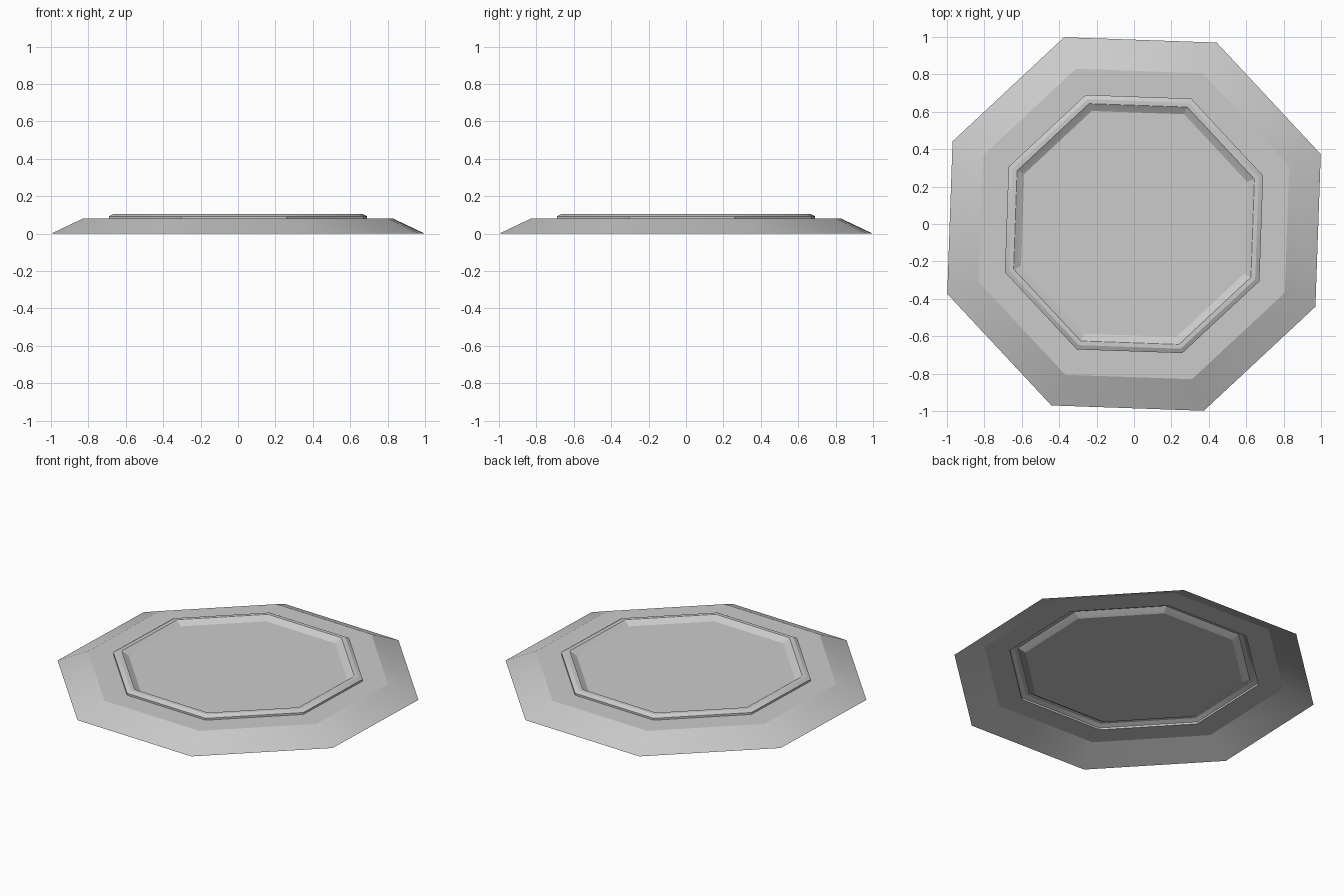
import bpy, bmesh, math

if "Cube" in bpy.data.objects:
    bpy.data.objects.remove(bpy.data.objects["Cube"])

SIDES = 8
TURN = math.radians(20.5)

# (corner radius, height) from outer rim to the centre panel
profile = [(1.066, 0.0), (0.886, 0.08), (0.737, 0.08), (0.737, 0.092),
           (0.712, 0.105), (0.687, 0.105), (0.667, 0.092), (0.645, 0.08)]


def octagon(bm, r, z):
    return [bm.verts.new((r * math.cos(TURN + i * math.tau / SIDES),
                          r * math.sin(TURN + i * math.tau / SIDES), z))
            for i in range(SIDES)]


# Open-bottomed plate: sloped skirt, flat border, raised trim and panel
bm = bmesh.new()
rings = [octagon(bm, r, z) for r, z in profile]
for a, b in zip(rings, rings[1:]):
    for i in range(SIDES):
        j = (i + 1) % SIDES
        bm.faces.new((a[i], a[j], b[j], b[i]))
bm.faces.new(rings[-1])
mesh = bpy.data.meshes.new("octagonal_plate")
bm.to_mesh(mesh)
bm.free()
plate = bpy.data.objects.new("octagonal_plate", mesh)
bpy.context.collection.objects.link(plate)

# Soft skirt corners, crisp rims
bpy.context.view_layer.objects.active = plate
plate.select_set(True)
bpy.ops.object.shade_smooth_by_angle(angle=math.radians(22))
